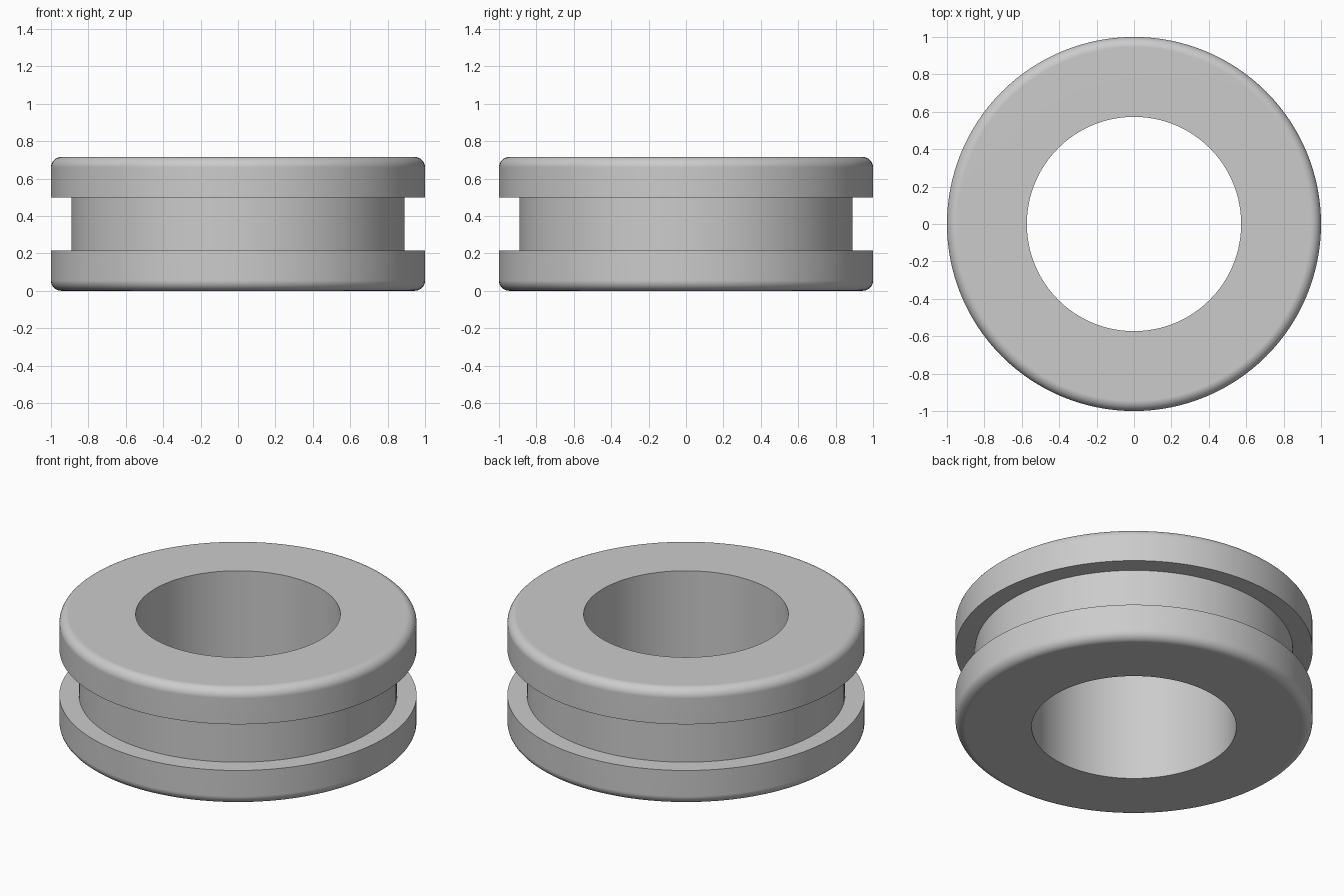
import bpy
import bmesh
from math import sin, cos, pi, radians

# Remove the default cube
cube = bpy.data.objects.get("Cube")
if cube:
    bpy.data.objects.remove(cube, do_unlink=True)

HEIGHT, FLANGE = 0.715, 0.215
BORE_R, GROOVE_R, OUTER_R = 0.573, 0.89, 1.0
FILLET, FILLET_STEPS, SIDES = 0.055, 8, 128

# Material
rubber = bpy.data.materials.new("light grey rubber")
rubber.use_nodes = True
colour = (0.6, 0.6, 0.6, 1.0)
rubber.diffuse_color = colour
rubber.node_tree.nodes["Principled BSDF"].inputs["Base Color"].default_value = colour

# Lower half of the cross-section: bore, rounded rim, groove
angles = [-pi / 2 * (1 - i / FILLET_STEPS) for i in range(FILLET_STEPS + 1)]
lower = [(BORE_R, 0.0)]
lower += [(OUTER_R - FILLET + FILLET * cos(a), FILLET + FILLET * sin(a)) for a in angles]
lower += [(OUTER_R, FLANGE), (GROOVE_R, FLANGE)]

# Mirrored upper half closes the section
profile = lower + [(r, HEIGHT - z) for r, z in reversed(lower)]

# Revolve the section around z
bm = bmesh.new()
points = [bm.verts.new((r, 0, z)) for r, z in profile]
edges = [bm.edges.new((p, points[i - 1])) for i, p in enumerate(points)]
bmesh.ops.spin(bm, geom=points + edges, cent=(0, 0, 0), axis=(0, 0, 1),
               angle=2 * pi, steps=SIDES, use_merge=True)
bmesh.ops.remove_doubles(bm, verts=bm.verts, dist=0.0001)
bmesh.ops.recalc_face_normals(bm, faces=bm.faces)
mesh = bpy.data.meshes.new("grommet_ring")
bm.to_mesh(mesh)
bm.free()
mesh.materials.append(rubber)

ring = bpy.data.objects.new("grommet_ring", mesh)
bpy.context.collection.objects.link(ring)

# Smooth curved faces, keep hard edges and flat tops crisp
bpy.ops.object.select_all(action="DESELECT")
ring.select_set(True)
bpy.context.view_layer.objects.active = ring
bpy.ops.object.shade_smooth_by_angle(angle=radians(30))
weighted = ring.modifiers.new("flat face normals", "WEIGHTED_NORMAL")
weighted.keep_sharp = True
